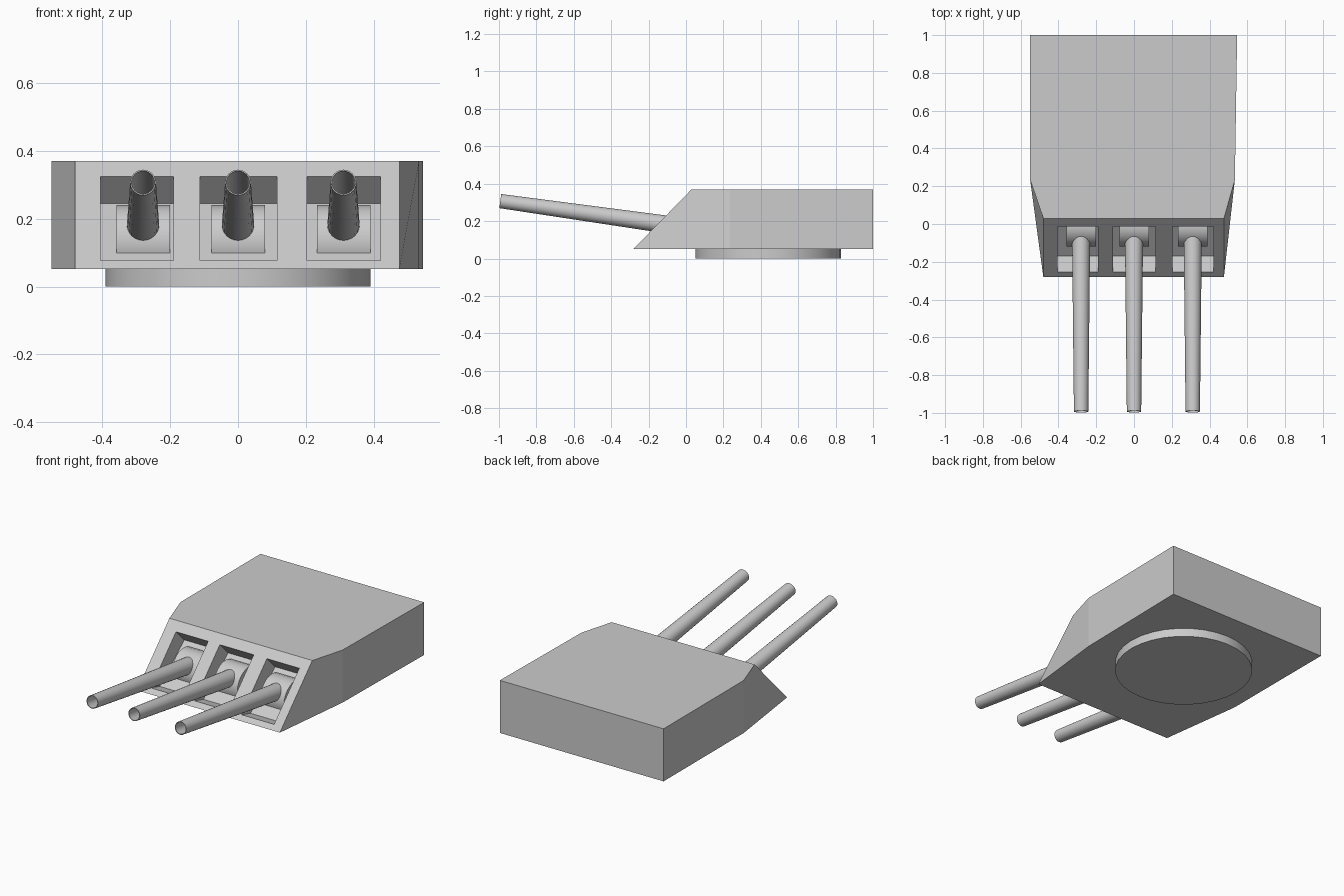
import bpy, bmesh, math
from mathutils import Vector

if "Cube" in bpy.data.objects:
    bpy.data.objects.remove(bpy.data.objects["Cube"])


def finish(name, bm):
    bmesh.ops.recalc_face_normals(bm, faces=bm.faces)
    me = bpy.data.meshes.new(name)
    bm.to_mesh(me)
    bm.free()
    ob = bpy.data.objects.new(name, me)
    bpy.context.collection.objects.link(ob)
    return ob


def loft(name, rings, closed=False):
    # Skin rings of points; cap the ends, or join last ring to first
    bm = bmesh.new()
    loops = [[bm.verts.new(p) for p in r] for r in rings]
    n = len(loops[0])
    pairs = list(zip(loops, loops[1:])) + ([(loops[-1], loops[0])] if closed else [])
    for a, b in pairs:
        for i in range(n):
            j = (i + 1) % n
            bm.faces.new((a[i], a[j], b[j], b[i]))
    if not closed:
        bm.faces.new(loops[0])
        bm.faces.new(loops[-1])
    return finish(name, bm)


def prism_x(name, profile, x0, x1):
    return loft(name, [[(x, y, z) for y, z in profile] for x in (x0, x1)])


def smooth(ob):
    bpy.ops.object.select_all(action='DESELECT')
    ob.select_set(True)
    bpy.context.view_layer.objects.active = ob
    bpy.ops.object.shade_smooth_by_angle(angle=math.radians(35))


# Turret housing with sloped front and tapered cheeks
def outline(front_y, z):
    return [(-0.55, 1, z), (-0.55, 0.235, z), (-0.48, front_y, z),
            (0.476, front_y, z), (0.534, 0.235, z), (0.546, 1, z)]


housing = loft("turret_housing", [outline(-0.28, 0.052), outline(0.03, 0.37)])

# Gun port recesses cut into the sloped face
port = [(-0.114, 0.425), (-0.014, 0.325), (0.066, 0.245),
        (-0.17, 0.054), (-0.25, 0.076), (-0.35, 0.104)]
for x0, x1 in ((-0.405, -0.19), (-0.112, 0.115), (0.203, 0.42)):
    cutter = prism_x("port_cutter", port, x0, x1)
    cutter.hide_render = True
    mod = housing.modifiers.new("port", 'BOOLEAN')
    mod.operation = 'DIFFERENCE'
    mod.solver = 'EXACT'
    mod.object = cutter
    bpy.context.view_layer.objects.active = housing
    bpy.ops.object.modifier_apply(modifier=mod.name)
    bpy.data.objects.remove(cutter)

# Round turntable under the housing
ring = [(0.39 * math.cos(a), 0.44 + 0.39 * math.sin(a))
        for a in (2 * math.pi * i / 32 for i in range(32))]
smooth(loft("turntable", [[(x, y, z) for x, y in ring] for z in (0, 0.052)]))

# Curved gun mantlets and hollow tapered barrels
mantlet = [(-0.01 + 0.11 * math.cos(a), 0.13 + 0.11 * math.sin(a))
           for a in (math.radians(50 + 14 * i) for i in range(12))]
mantlet.append((0.0, 0.12))
base, tip = Vector((0, -0.07, 0.177)), Vector((0, -0.993, 0.307))
axis = (tip - base).normalized()
side = Vector((1, 0, 0))
up = side.cross(axis)


def circle(center, r, x):
    return [center + Vector((x, 0, 0)) + r * (math.cos(a) * side + math.sin(a) * up)
            for a in (2 * math.pi * i / 24 for i in range(24))]


for label, x in (("left", -0.28), ("middle", 0.0), ("right", 0.311)):
    smooth(prism_x("mantlet_" + label, mantlet, x - 0.078, x + 0.079))
    smooth(loft("barrel_" + label,
                [circle(base, 0.048, x), circle(tip, 0.038, x),
                 circle(tip, 0.034, x), circle(base, 0.042, x)], closed=True))
